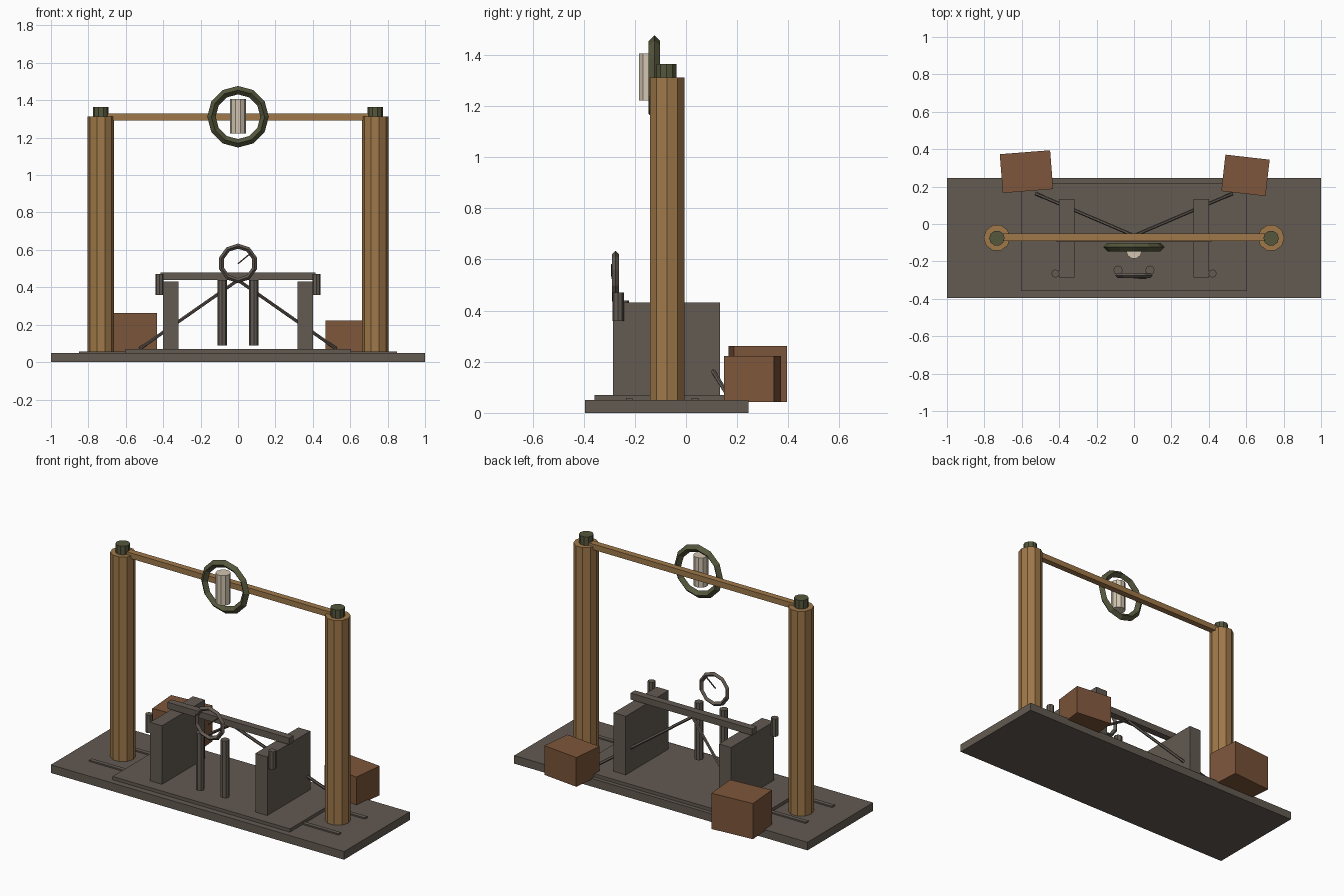
import bpy, bmesh, math
from mathutils import Vector, Matrix

if "Cube" in bpy.data.objects:
    bpy.data.objects.remove(bpy.data.objects["Cube"])


def mat(name, rgb):
    m = bpy.data.materials.new(name)
    m.diffuse_color = (*rgb, 1)
    m.use_nodes = True
    m.node_tree.nodes["Principled BSDF"].inputs["Base Color"].default_value = m.diffuse_color
    return m


STONE = mat("grey_stone", (0.125, 0.103, 0.085))
WOOD = mat("golden_wood", (0.35, 0.19, 0.068))
CRATE = mat("brown_crate", (0.205, 0.092, 0.043))
OLIVE = mat("olive_metal", (0.092, 0.095, 0.046))
PALE = mat("pale_lamp", (0.65, 0.56, 0.44))


def finish(name, bm, m):
    bmesh.ops.recalc_face_normals(bm, faces=bm.faces)
    me = bpy.data.meshes.new(name)
    bm.to_mesh(me)
    bm.free()
    me.materials.append(m)
    ob = bpy.data.objects.new(name, me)
    bpy.context.collection.objects.link(ob)
    return ob


def box(name, lo, hi, m, turn=0):
    lo, hi = Vector(lo), Vector(hi)
    bm = bmesh.new()
    bmesh.ops.create_cube(bm, size=1, matrix=Matrix.Translation((lo + hi) / 2)
                          @ Matrix.Rotation(math.radians(turn), 4, 'Z')
                          @ Matrix.Diagonal((*(hi - lo), 1)))
    return finish(name, bm, m)


def rod(name, a, b, r, m, sides=10):
    a, b = Vector(a), Vector(b)
    d = b - a
    turn = Matrix.Identity(4)
    if abs(d.x) + abs(d.y) > 1e-6:
        turn = d.to_track_quat('Z', 'Y').to_matrix().to_4x4()
    spin = Matrix.Rotation(math.pi / 2, 4, 'Z')  # a corner points along y
    bm = bmesh.new()
    bmesh.ops.create_cone(bm, cap_ends=True, segments=sides, radius1=r, radius2=r, depth=d.length,
                          matrix=Matrix.Translation((a + b) / 2) @ turn @ spin)
    return finish(name, bm, m)


def ring(name, c, major, minor, n, m, k=4):
    """Faceted ring standing in the xz plane, with a corner at the top."""
    bm = bmesh.new()
    rows = []
    for i in range(n):
        t = math.pi / 2 + math.tau * i / n
        row = []
        for j in range(k):
            p = math.tau * j / k
            r = major + minor * math.cos(p)
            row.append(bm.verts.new((c[0] + r * math.cos(t), c[1] + minor * math.sin(p),
                                     c[2] + r * math.sin(t))))
        rows.append(row)
    for i in range(n):
        a, b = rows[i], rows[(i + 1) % n]
        for j in range(k):
            q = (j + 1) % k
            bm.faces.new((a[j], a[q], b[q], b[j]))
    return finish(name, bm, m)


# Base, raised step and shallow floor strips
box("base_slab", (-1, -0.395, 0), (1, 0.245, 0.05), STONE)
box("raised_step", (-0.605, -0.358, 0.05), (0.605, 0.22, 0.07), STONE)
for y in (-0.222, 0.035):
    box("floor_strip", (-0.85, y - 0.013, 0.048), (0.85, y + 0.013, 0.058), STONE)

for side, s in (("left", -1), ("right", 1)):
    # Tall gate posts with metal caps
    x = s * 0.733
    rod(side + "_post", (x, -0.074, 0.05), (x, -0.074, 1.312), 0.071, WOOD)
    rod(side + "_post_cap", (x, -0.076, 1.31), (x, -0.076, 1.365), 0.041, OLIVE)
    # Workbench supports
    x = s * 0.359
    box(side + "_support", (x - 0.041, -0.286, 0.07), (x + 0.041, 0.133, 0.431), STONE)
    x = s * 0.42
    rod(side + "_handle", (x, -0.265, 0.36), (x, -0.265, 0.47), 0.022, STONE, 8)
    x = s * 0.085
    rod(side + "_inner_leg", (x, -0.247, 0.088), (x, -0.247, 0.44), 0.025, STONE, 8)
    rod(side + "_brace", (s * 0.005, -0.06, 0.435), (s * 0.525, 0.162, 0.072), 0.009, STONE, 6)

# Beam across the supports
box("bench_beam", (-0.415, -0.095, 0.438), (0.415, -0.052, 0.478), STONE)

# Gauge with its needle
ring("gauge_ring", (0, -0.276, 0.528), 0.092, 0.0135, 10, STONE)
rod("gauge_needle", (0, -0.288, 0.526), (0.065, -0.29, 0.58), 0.004, STONE, 6)

# Gate crossbar, hoop and lamp
box("crossbar", (-0.7, -0.09, 1.293), (0.7, -0.052, 1.328), WOOD)
ring("lamp_hoop", (0, -0.124, 1.312), 0.142, 0.0225, 12, OLIVE)
rod("lamp", (0, -0.144, 1.222), (0, -0.144, 1.406), 0.042, PALE)

# Crates at the back
box("left_crate", (-0.71, 0.176, 0.042), (-0.44, 0.384, 0.262), CRATE, 4.5)
box("right_crate", (0.477, 0.162, 0.042), (0.715, 0.358, 0.222), CRATE, -6.5)
